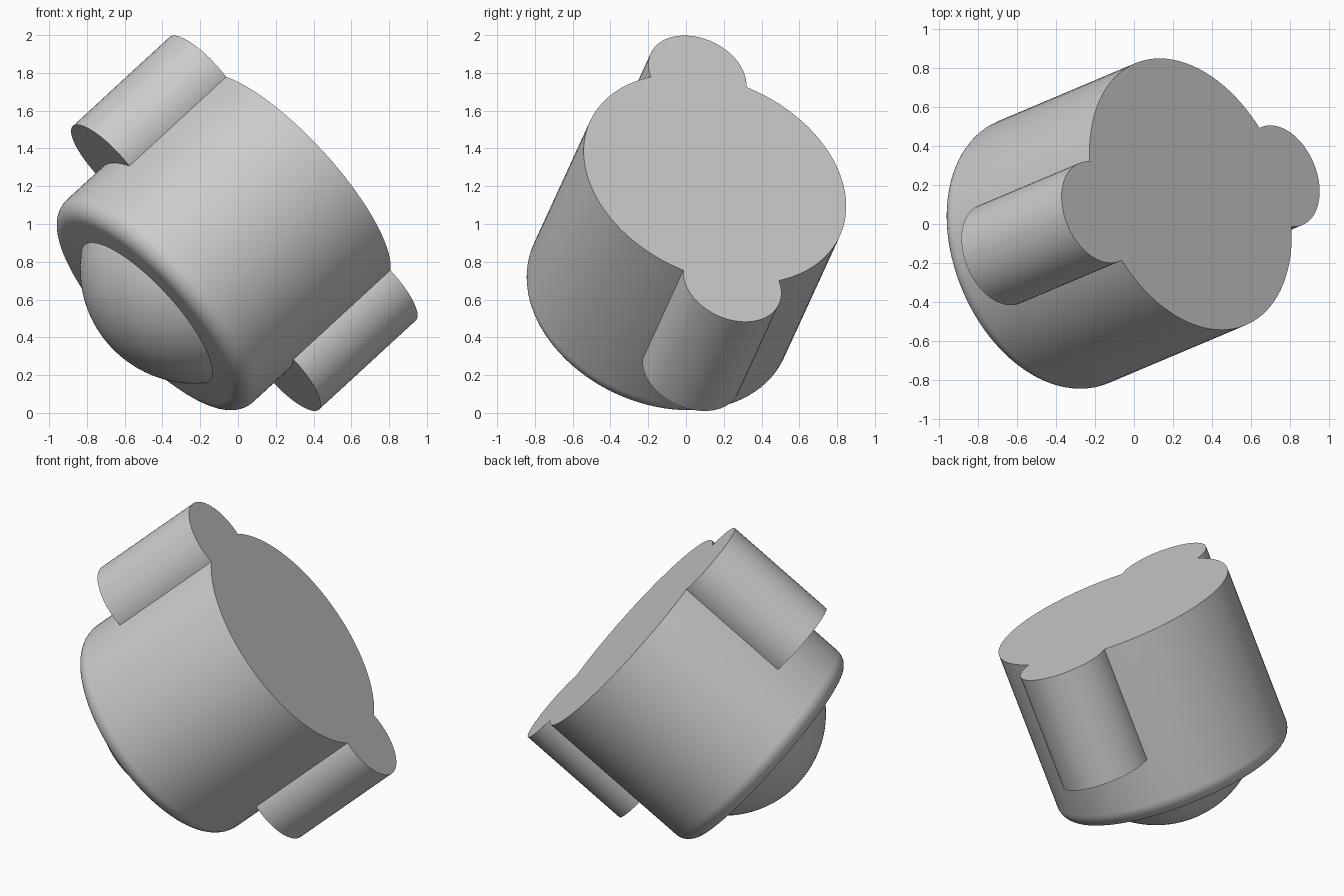
import bpy, bmesh, math
from mathutils import Matrix, Vector

cube = bpy.data.objects.get("Cube")
if cube:
    bpy.data.objects.remove(cube, do_unlink=True)

# Tilted frame: local z runs along the body axis, local x points to one peg
axis = Vector((0.703, 0.297, 0.647)).normalized()
side = Vector((-0.466, -0.0915, 0.5565))
side = (side - axis * side.dot(axis)).normalized()
frame = Matrix((side, axis.cross(side), axis)).transposed().to_4x4()
frame = Matrix.Translation((0.29, 0.153, 1.24)) @ frame

RADIUS, LENGTH, FILLET = 0.728, 1.1, 0.1
PEG_RADIUS, PEG_LENGTH = 0.272, 0.73
DOME_RADIUS, DOME_DEPTH = 0.61, 0.735

grey = bpy.data.materials.new("plain_grey")
grey.use_nodes = True
colour = (0.6, 0.6, 0.6, 1)
grey.diffuse_color = colour
grey.node_tree.nodes["Principled BSDF"].inputs["Base Color"].default_value = colour


def lathe(name, profile, offset=0, steps=96):
    """Spin an (r, z) profile, listed from the low pole to the high one, about local z."""
    bm = bmesh.new()
    verts = [bm.verts.new((r, 0, z)) for r, z in profile]
    edges = [bm.edges.new(pair) for pair in zip(verts, verts[1:])]
    bmesh.ops.spin(bm, geom=verts + edges, cent=(0, 0, 0), axis=(0, 0, 1),
                   angle=math.tau, steps=steps, use_duplicate=False)
    bmesh.ops.remove_doubles(bm, verts=bm.verts, dist=1e-5)
    bmesh.ops.recalc_face_normals(bm, faces=bm.faces)
    mesh = bpy.data.meshes.new(name)
    bm.to_mesh(mesh)
    bm.free()
    mesh.materials.append(grey)
    obj = bpy.data.objects.new(name, mesh)
    bpy.context.collection.objects.link(obj)
    obj.matrix_world = frame @ Matrix.Translation((offset, 0, 0))
    bpy.ops.object.select_all(action="DESELECT")
    obj.select_set(True)
    bpy.context.view_layer.objects.active = obj
    bpy.ops.object.shade_smooth_by_angle(angle=math.radians(30))
    return obj


def arc(radius, r, z, start, end, count):
    """Arc points around (r, z); angle 0 points down the axis."""
    angles = [math.radians(start + (end - start) * i / count) for i in range(count + 1)]
    return [(r + radius * math.sin(t), z - radius * math.cos(t)) for t in angles]


# Drum with one rounded rim
rim = arc(FILLET, RADIUS - FILLET, FILLET - LENGTH, 0, 90, 10)
lathe("drum_body", [(0, -LENGTH)] + rim + [(RADIUS, 0), (0, 0)])

# Shallow dome standing out of the rounded end
reach = math.degrees(math.acos((LENGTH - DOME_DEPTH - 0.02) / DOME_RADIUS))
cap = arc(DOME_RADIUS, 0, -DOME_DEPTH, 0, reach, 24)
lathe("dome", cap + [(0, cap[-1][1])])

# Two opposite pegs, flush with the flat end
for name, sign in (("upper_peg", 1), ("lower_peg", -1)):
    lathe(name, [(0, -PEG_LENGTH), (PEG_RADIUS, -PEG_LENGTH), (PEG_RADIUS, 0), (0, 0)],
          sign * RADIUS, 64)
